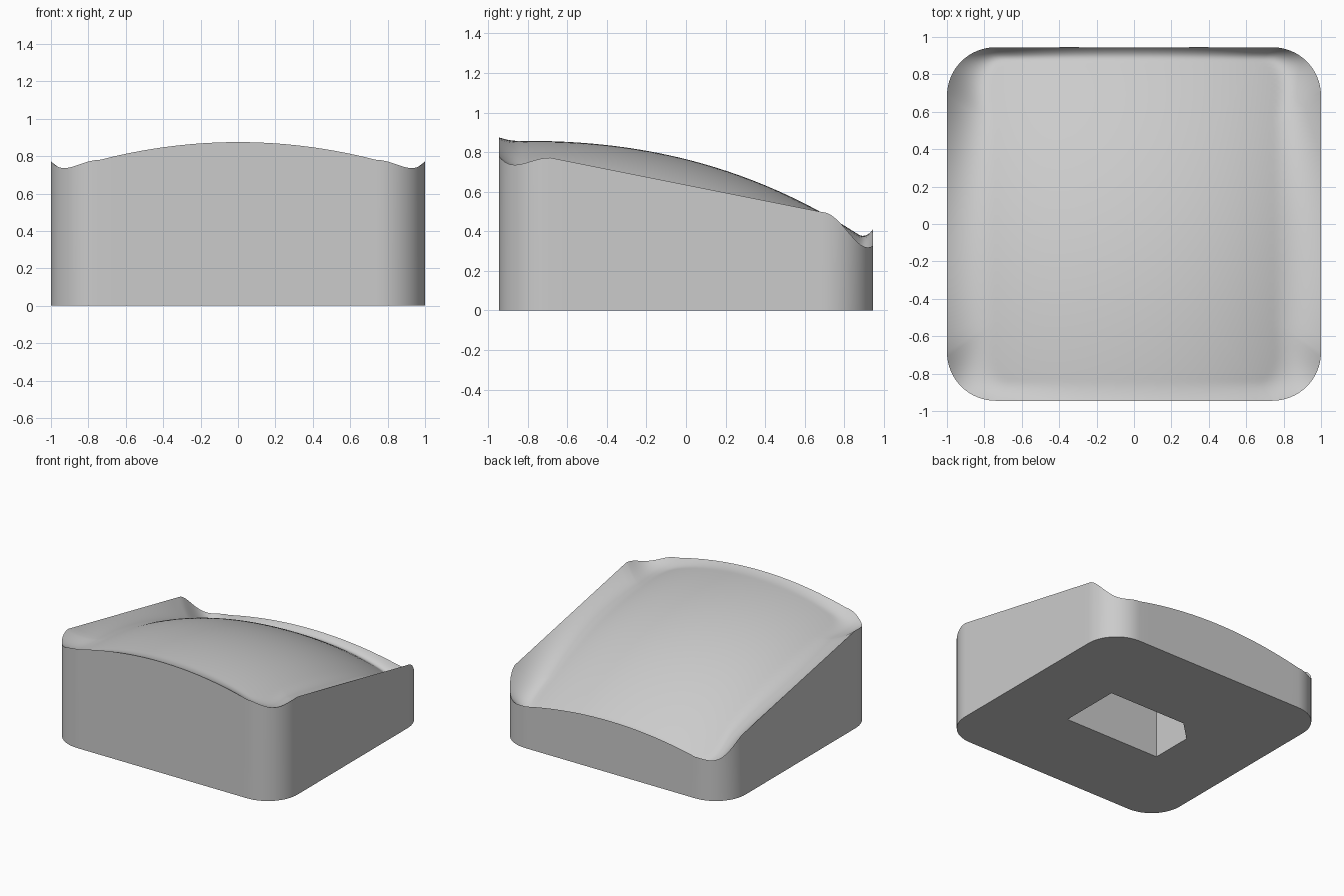
import bpy, bmesh, math
from mathutils import Vector

cube = bpy.data.objects.get("Cube")
if cube:
    bpy.data.objects.remove(cube, do_unlink=True)

HX, HY, R = 1.0, 0.945, 0.26      # half sizes and corner radius
ARC, SIDE, RINGS = 16, 18, 40
POCKET_DEPTH = 0.4

mat = bpy.data.materials.new("plain grey")
mat.use_nodes = True
grey = (0.6, 0.6, 0.6, 1)
mat.diffuse_color = grey
mat.node_tree.nodes["Principled BSDF"].inputs["Base Color"].default_value = grey


def dome(x, y):
    """Sloping, crowned centre of the top."""
    slope = (y + 0.8) ** 2 * (0.145 + 0.028 * y)
    return 0.857 - slope - 0.2 * x ** 2 - 0.08 * x ** 4


def rim(x, y):
    """Height of the outer lip, and how far the lip reaches inwards."""
    side = 0.635 - 0.2 * max(-HY + R, min(HY - R, y))
    cx = min(abs(x), HX - R)
    end = 0.875 - 0.174 * cx * cx if y < 0 else 0.41 - 0.15 * cx * cx
    ax, ay = abs(x) - (HX - R), abs(y) - (HY - R)
    c = math.atan2(max(ay, 0), max(ax, 0)) / (math.pi / 2)
    dip = (0.04 if y < 0 else 0.07) * math.sin(math.pi * c) ** 2
    c = c * c * (3 - 2 * c)
    end_width = 0.11 if y < 0 else 0.08
    return side + (end - side) * c - dip, 0.25 + (end_width - 0.25) * c


def outline():
    """Rounded rectangle, with the straight runs subdivided."""
    arcs = []
    for q, (sx, sy) in enumerate(((1, 1), (-1, 1), (-1, -1), (1, -1))):
        centre = Vector((sx * (HX - R), sy * (HY - R)))
        angles = [(q + i / ARC) * math.pi / 2 for i in range(ARC + 1)]
        arcs.append([centre + R * Vector((math.cos(a), math.sin(a))) for a in angles])
    pts = []
    for q, arc in enumerate(arcs):
        nxt = arcs[(q + 1) % 4][0]
        pts += arc + [arc[-1].lerp(nxt, i / SIDE) for i in range(1, SIDE)]
    return pts


def bridge(bm, a, b):
    for i in range(len(a)):
        j = (i + 1) % len(a)
        bm.faces.new((a[i], a[j], b[j], b[i]))


def loop_edges(bm, ring):
    return [bm.edges.get((v, ring[i - 1])) or bm.edges.new((v, ring[i - 1]))
            for i, v in enumerate(ring)]


bm = bmesh.new()
pts = outline()

# Outer wall and crowned top, as rings shrinking to the centre
base = [bm.verts.new((p.x, p.y, 0)) for p in pts]
ring = base
for k in range(RINGS):
    t = 1 - (k / RINGS) ** 1.5
    new = []
    for p in pts:
        lip, width = rim(p.x, p.y)
        w = max(0, 1 - (1 - t) / width) ** 2
        z = dome(p.x * t, p.y * t) + (lip - dome(p.x, p.y)) * w
        new.append(bm.verts.new((p.x * t, p.y * t, z)))
    bridge(bm, ring, new)
    ring = new
centre = bm.verts.new((0, 0, dome(0, 0)))
for i, v in enumerate(ring):
    bm.faces.new((ring[i - 1], v, centre))

# Keyed pocket in the underside, with one corner cut off
hole = [(-0.415, -0.245), (0.415, -0.245), (0.415, 0.245), (-0.255, 0.245), (-0.415, 0.09)]
mouth = [bm.verts.new((x, y, 0)) for x, y in hole]
ceiling = [bm.verts.new((x, y, POCKET_DEPTH)) for x, y in hole]
bridge(bm, ceiling, mouth)
bm.faces.new(ceiling)
bmesh.ops.triangle_fill(bm, use_beauty=True, normal=(0, 0, -1),
                        edges=loop_edges(bm, base) + loop_edges(bm, mouth))
bmesh.ops.recalc_face_normals(bm, faces=bm.faces)

mesh = bpy.data.meshes.new("sculpted_block")
bm.to_mesh(mesh)
bm.free()
mesh.materials.append(mat)
block = bpy.data.objects.new("sculpted_block", mesh)
bpy.context.collection.objects.link(block)

# Smooth skin with crisp edges
bpy.ops.object.select_all(action='DESELECT')
block.select_set(True)
bpy.context.view_layer.objects.active = block
bpy.ops.object.shade_smooth_by_angle(angle=math.radians(35))
